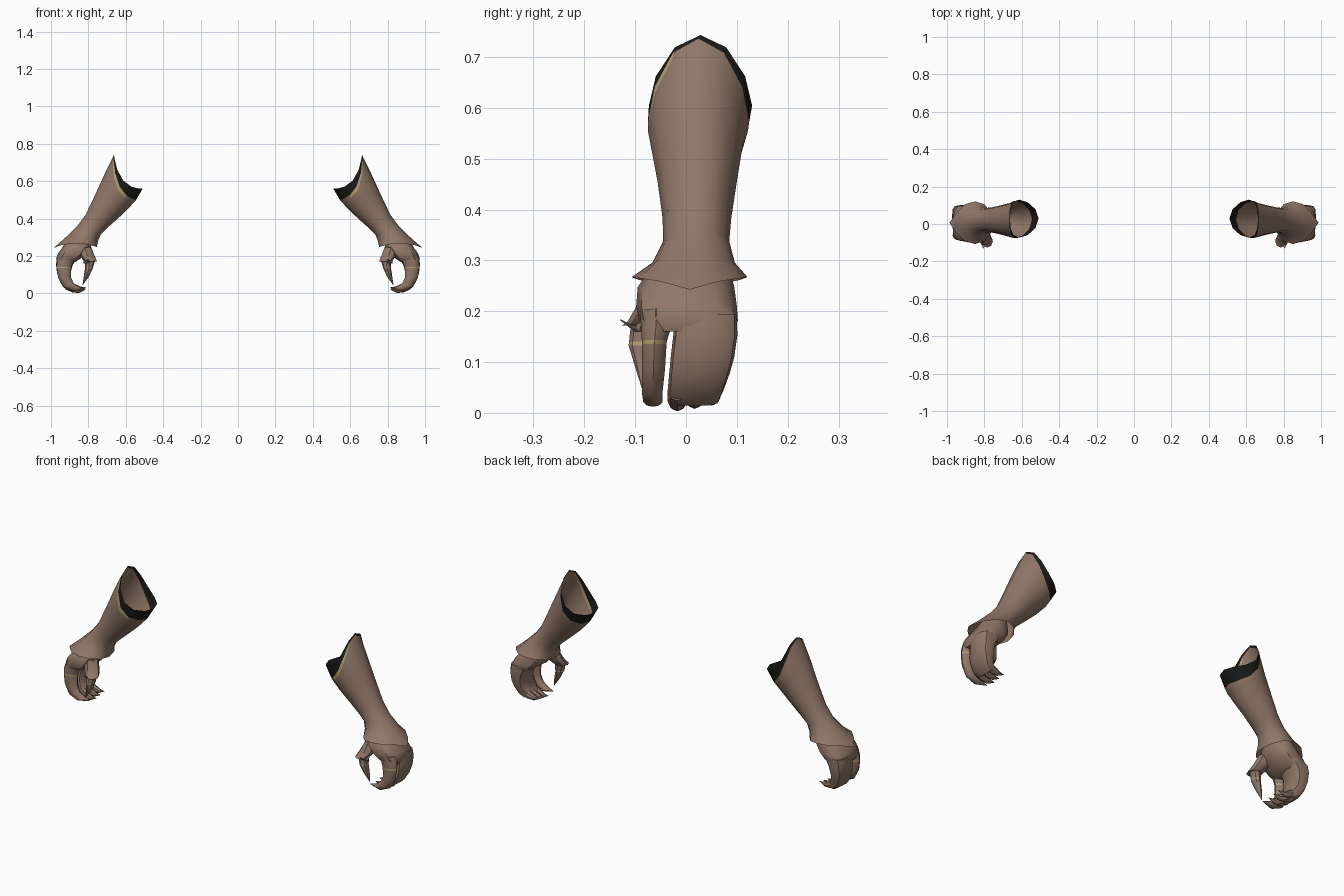
import bpy, bmesh, math

if "Cube" in bpy.data.objects:
    bpy.data.objects.remove(bpy.data.objects["Cube"])


def material(name, rgb):
    m = bpy.data.materials.new(name)
    m.diffuse_color = (*rgb, 1)
    m.use_nodes = True
    m.node_tree.nodes["Principled BSDF"].inputs["Base Color"].default_value = m.diffuse_color
    return m


MATS = [material("brown_leather", (0.28, 0.185, 0.14)),
        material("black_trim", (0.010, 0.011, 0.009)),
        material("gold_trim", (0.45, 0.36, 0.16))]


def ring(inner, outer, ylo, yhi, sag=0.0, tip=0.0, n=12, square=1.0):
    """Oval cross-section from its inner and outer (x, z) points and its y span."""
    pts = []
    cx, cz = (inner[0] + outer[0]) / 2, (inner[1] + outer[1]) / 2
    hx, hz = (outer[0] - inner[0]) / 2, (outer[1] - inner[1]) / 2
    cy, hy = (ylo + yhi) / 2, (yhi - ylo) / 2
    for i in range(n):
        a = 2 * math.pi * i / n
        c, s = math.cos(a), math.sin(a)
        c = math.copysign(abs(c) ** square, c)
        s = math.copysign(abs(s) ** square, s)
        d = sag * s * s
        t = tip if i == 0 else 0
        pts.append((cx + hx * c + 0.5 * d + t, cy + hy * s, cz + hz * c - 0.86 * d - 0.5 * t))
    return pts


def loft(name, rings, side, rule=None, caps=True, angle=40):
    """Skin the rings; rule(row, centre) picks the face colour."""
    bm = bmesh.new()
    rows = [[bm.verts.new((side * x, y, z)) for x, y, z in r] for r in rings]
    n = len(rows[0])
    for k in range(len(rows) - 1):
        for i in range(n):
            j = (i + 1) % n
            f = bm.faces.new((rows[k][i], rows[k][j], rows[k + 1][j], rows[k + 1][i]))
            if rule:
                f.material_index = rule(k, f.calc_center_median())
    if caps:
        bm.faces.new(rows[0])
        bm.faces.new(rows[-1])
    bmesh.ops.recalc_face_normals(bm, faces=bm.faces[:])
    me = bpy.data.meshes.new(name)
    bm.to_mesh(me)
    bm.free()
    ob = bpy.data.objects.new(name, me)
    bpy.context.collection.objects.link(ob)
    for m in MATS:
        me.materials.append(m)
    bpy.ops.object.select_all(action='DESELECT')
    ob.select_set(True)
    bpy.context.view_layer.objects.active = ob
    bpy.ops.object.shade_smooth_by_angle(angle=math.radians(angle))


def sleeve_colour(row, c):
    if row == 0:
        return 1
    return 2 if row == 1 and c.y < -0.03 and c.z > 0.53 else 0


def band_colour(band_row):
    return lambda row, c: 2 if row == band_row else 0


for side, label in ((1, "right"), (-1, "left")):
    # open sleeve with slanted rim, narrowing to the wrist and flaring over the hand
    loft(label + "_sleeve", [
        ring((.51, .56), (.663, .743), -.073, .130, .055),
        ring((.545, .50), (.666, .736), -.075, .124, .055),
        ring((.551, .493), (.669, .729), -.075, .122, .065),
        ring((.60, .44), (.715, .635), -.070, .112, .01),
        ring((.66, .385), (.765, .525), -.056, .100),
        ring((.705, .345), (.815, .42), -.046, .089),
        ring((.735, .315), (.86, .36), -.045, .085),
        ring((.747, .285), (.915, .306), -.066, .096),
        ring((.755, .248), (.962, .255), -.107, .121, -.018, .025),
    ], side, sleeve_colour, caps=False)

    # palm
    loft(label + "_palm", [
        ring((.785, .30), (.90, .31), -.055, .08),
        ring((.785, .25), (.94, .245), -.095, .095, square=.8),
        ring((.815, .205), (.962, .215), -.098, .100, square=.75),
        ring((.855, .178), (.972, .185), -.092, .102, square=.7),
        ring((.885, .16), (.965, .16), -.075, .09, square=.7),
    ], side)

    # three joined fingers curling inward
    loft(label + "_joined_fingers", [
        ring((.86, .19), (.968, .195), -.025, .100, square=.6),
        ring((.885, .15), (.973, .155), -.025, .101, square=.6),
        ring((.895, .11), (.968, .11), -.030, .095, square=.6),
        ring((.892, .08), (.958, .075), -.033, .086, square=.6),
        ring((.882, .056), (.935, .034), -.036, .074, square=.6),
        ring((.868, .042), (.905, .014), -.036, .066, square=.6),
    ], side)

    # pointed ends of the joined fingers
    for i, (lo, hi, dz) in enumerate(((-.036, .002, 0), (-.002, .036, .005), (.032, .068, .011))):
        mid = (lo + hi) / 2
        loft(f"{label}_fingertip_{i + 1}", [
            ring((.885, .058), (.925, .024 + dz), lo, hi, n=8),
            ring((.862, .04 + dz / 2), (.885, .005 + dz), lo, hi, n=8),
            ring((.840, .026 + dz), (.85, .003 + dz), lo + .007, hi - .007, n=8),
            ring((.814, .022 + dz), (.815, .02 + dz), mid - .001, mid + .001, n=8),
        ], side)

    # separate index finger with a thin gold band
    loft(label + "_index_finger", [
        ring((.855, .20), (.958, .205), -.092, -.028, n=10),
        ring((.882, .165), (.968, .17), -.090, -.028, n=10),
        ring((.890, .142), (.970, .143), -.088, -.036, n=10),
        ring((.891, .135), (.970, .136), -.088, -.037, n=10),
        ring((.894, .09), (.962, .085), -.088, -.040, n=10),
        ring((.880, .056), (.935, .034), -.088, -.045, n=10),
        ring((.855, .038), (.885, .012), -.085, -.045, n=10),
        ring((.818, .026), (.819, .024), -.066, -.064, n=10),
    ], side, band_colour(2))

    # thumb base with a flared end
    loft(label + "_thumb_base", [
        ring((.785, .25), (.85, .24), -.085, -.02, n=8),
        ring((.770, .21), (.845, .20), -.100, -.03, n=8),
        ring((.757, .180), (.825, .176), -.116, -.05, n=8),
        ring((.755, .172), (.815, .172), -.126, -.06, n=8),
    ], side)

    # thumb tip tapering to a claw
    loft(label + "_thumb_tip", [
        ring((.763, .178), (.818, .178), -.108, -.06, n=8),
        ring((.775, .140), (.818, .140), -.112, -.062, n=8),
        ring((.777, .133), (.818, .133), -.113, -.064, n=8),
        ring((.797, .09), (.825, .09), -.100, -.070, n=8),
        ring((.829, .046), (.831, .045), -.086, -.084, n=8),
    ], side, band_colour(1))

    # small spur on the front of the thumb
    loft(label + "_thumb_spur", [
        ring((.783, .19), (.83, .187), -.095, -.075, n=6),
        ring((.785, .160), (.825, .160), -.103, -.08, n=6),
        ring((.803, .184), (.807, .182), -.130, -.127, n=6),
    ], side)
